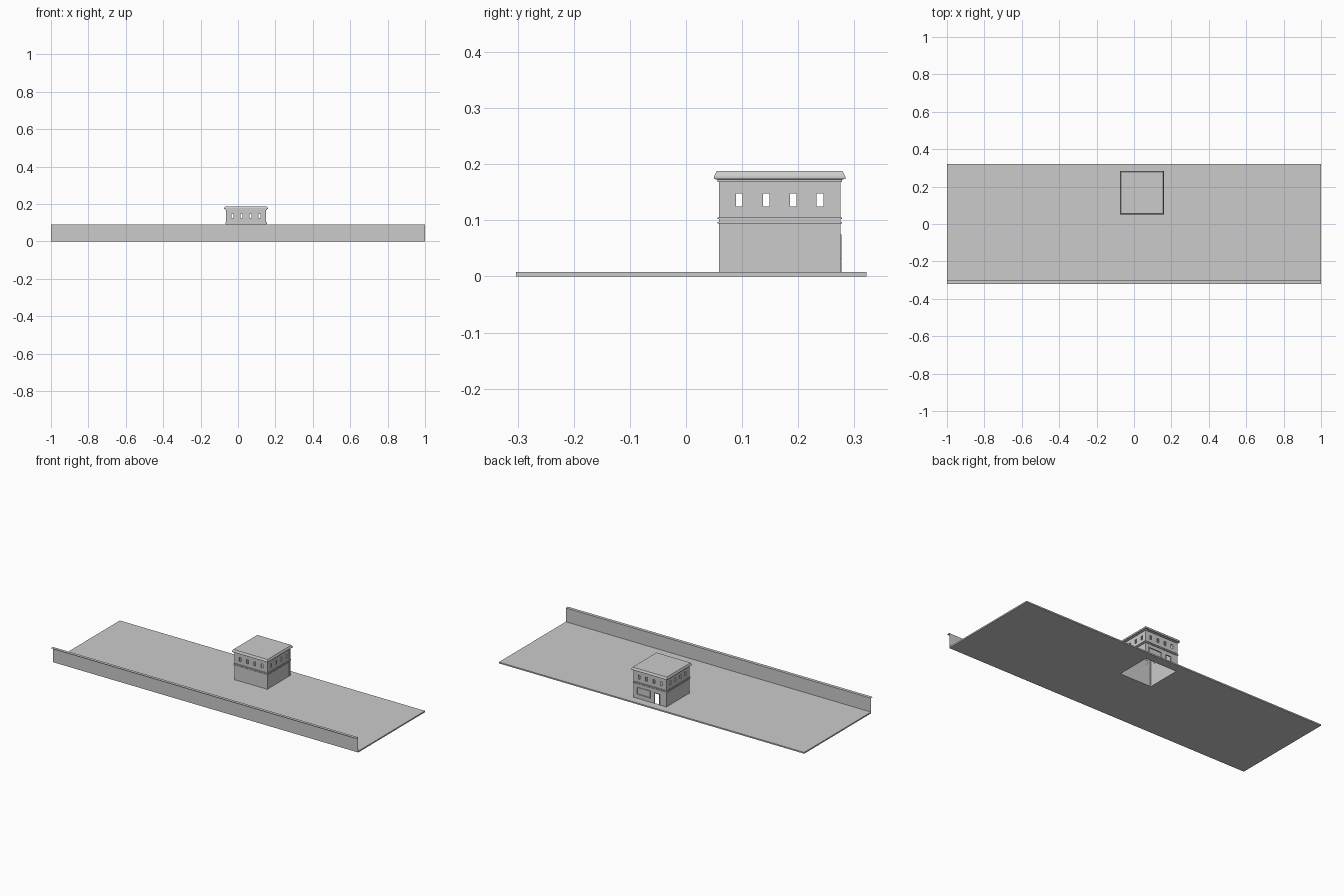
import bpy, bmesh

if "Cube" in bpy.data.objects:
    bpy.data.objects.remove(bpy.data.objects["Cube"])

CX, CY = 0.043, 0.167      # building centre
G = 0.008                  # ground thickness


def new_object(name, bm):
    bmesh.ops.recalc_face_normals(bm, faces=bm.faces)
    me = bpy.data.meshes.new(name)
    bm.to_mesh(me)
    bm.free()
    ob = bpy.data.objects.new(name, me)
    bpy.context.collection.objects.link(ob)
    return ob


def add_box(bm, x0, x1, y0, y1, z0, z1):
    vs = bmesh.ops.create_cube(bm, size=1)["verts"]
    for v in vs:
        v.co.x = x1 if v.co.x > 0 else x0
        v.co.y = y1 if v.co.y > 0 else y0
        v.co.z = z1 if v.co.z > 0 else z0


def boxes(name, items):
    bm = bmesh.new()
    for b in items:
        add_box(bm, *b)
    return new_object(name, bm)


def square_loft(name, profile, closed):
    """Sweep (half size, z) points around a square; closed makes a hollow ring."""
    bm = bmesh.new()
    loops = [[bm.verts.new((CX + sx * h, CY + sy * h, z))
              for sx, sy in ((-1, -1), (1, -1), (1, 1), (-1, 1))] for h, z in profile]
    pairs = list(zip(loops, loops[1:]))
    if closed:
        pairs.append((loops[-1], loops[0]))
    else:
        bm.faces.new(loops[0])
        bm.faces.new(loops[-1])
    for a, b in pairs:
        for i in range(4):
            j = (i + 1) % 4
            bm.faces.new((a[i], a[j], b[j], b[i]))
    return new_object(name, bm)


def ring(name, outer, inner, z0, z1):
    return square_loft(name, [(outer, z0), (outer, z1), (inner, z1), (inner, z0)], True)


def cut(ob, cutter):
    cutter.hide_render = True
    mod = ob.modifiers.new("openings", "BOOLEAN")
    mod.operation = "DIFFERENCE"
    mod.solver = "EXACT"
    mod.object = cutter
    bpy.context.view_layer.objects.active = ob
    bpy.ops.object.modifier_apply(modifier=mod.name)
    bpy.data.objects.remove(cutter)


# Ground slab, left open under the building
F, B, H = -0.303, 0.322, 0.103
boxes("ground", [(-1, CX - H, F, B, 0, G), (CX + H, 1, F, B, 0, G),
                 (CX - H, CX + H, F, CY - H, 0, G), (CX - H, CX + H, CY + H, B, 0, G)])

# Thin parapet with a ledge folded forward
bm = bmesh.new()
rows = [[bm.verts.new((x, y, z)) for x in (-1, 1)]
        for y, z in ((F, G), (F, 0.09), (-0.322, 0.09))]
for a, b in zip(rows, rows[1:]):
    bm.faces.new((a[0], a[1], b[1], b[0]))
new_object("parapet", bm)

# Walls with small upper windows on each side, door and wide window at the back
walls = ring("walls", 0.1065, 0.103, G, 0.17)
holes = []
wins = (-0.072, -0.024, 0.024, 0.072)
for s in (-1, 1):
    for t in wins:
        w, d = 0.006, sorted((s * 0.09, s * 0.12))
        holes.append((CX + t - w, CX + t + w, CY + d[0], CY + d[1], 0.125, 0.148))
        holes.append((CX + d[0], CX + d[1], CY + t - w, CY + t + w, 0.125, 0.148))
YB = CY + 0.1065
holes.append((-0.018, 0.013, YB - 0.02, YB + 0.02, 0.006, 0.07))
holes.append((0.044, 0.128, YB - 0.02, YB + 0.02, 0.034, 0.072))
cut(walls, boxes("opening_cutter", holes))

# Corner pilasters
boxes("corner_pilasters", [
    (CX + min(sx * 0.108, sx * 0.099), CX + max(sx * 0.108, sx * 0.099),
     CY + min(sy * 0.108, sy * 0.099), CY + max(sy * 0.108, sy * 0.099), G, 0.17)
    for sx in (-1, 1) for sy in (-1, 1)])

# Storey band and cornice
ring("band_lower", 0.111, 0.104, 0.094, 0.097)
ring("band_middle", 0.1085, 0.104, 0.097, 0.102)
ring("band_upper", 0.111, 0.104, 0.102, 0.105)
ring("cornice", 0.111, 0.103, 0.168, 0.173)

# Roof slab with stepped, sloping edge
square_loft("roof", [(0.113, 0.173), (0.117, 0.174), (0.117, 0.178), (0.112, 0.188)], False)


# Back window and door frames
def frame(x0, x1, z0, z1, t, sill):
    y0, y1 = YB - 0.002, YB + 0.0035
    parts = [(x0 - t, x0, y0, y1, z0, z1), (x1, x1 + t, y0, y1, z0, z1),
             (x0 - t, x1 + t, y0, y1, z1, z1 + t)]
    if sill:
        parts.append((x0 - t, x1 + t, y0, y1, z0 - t, z0))
    return parts


boxes("back_window_frame", frame(0.044, 0.128, 0.034, 0.072, 0.003, True))
boxes("back_window_pane", [(0.044, 0.128, YB - 0.003, YB - 0.002, 0.034, 0.072)])
boxes("door_frame", frame(-0.018, 0.013, G, 0.07, 0.002, False))
